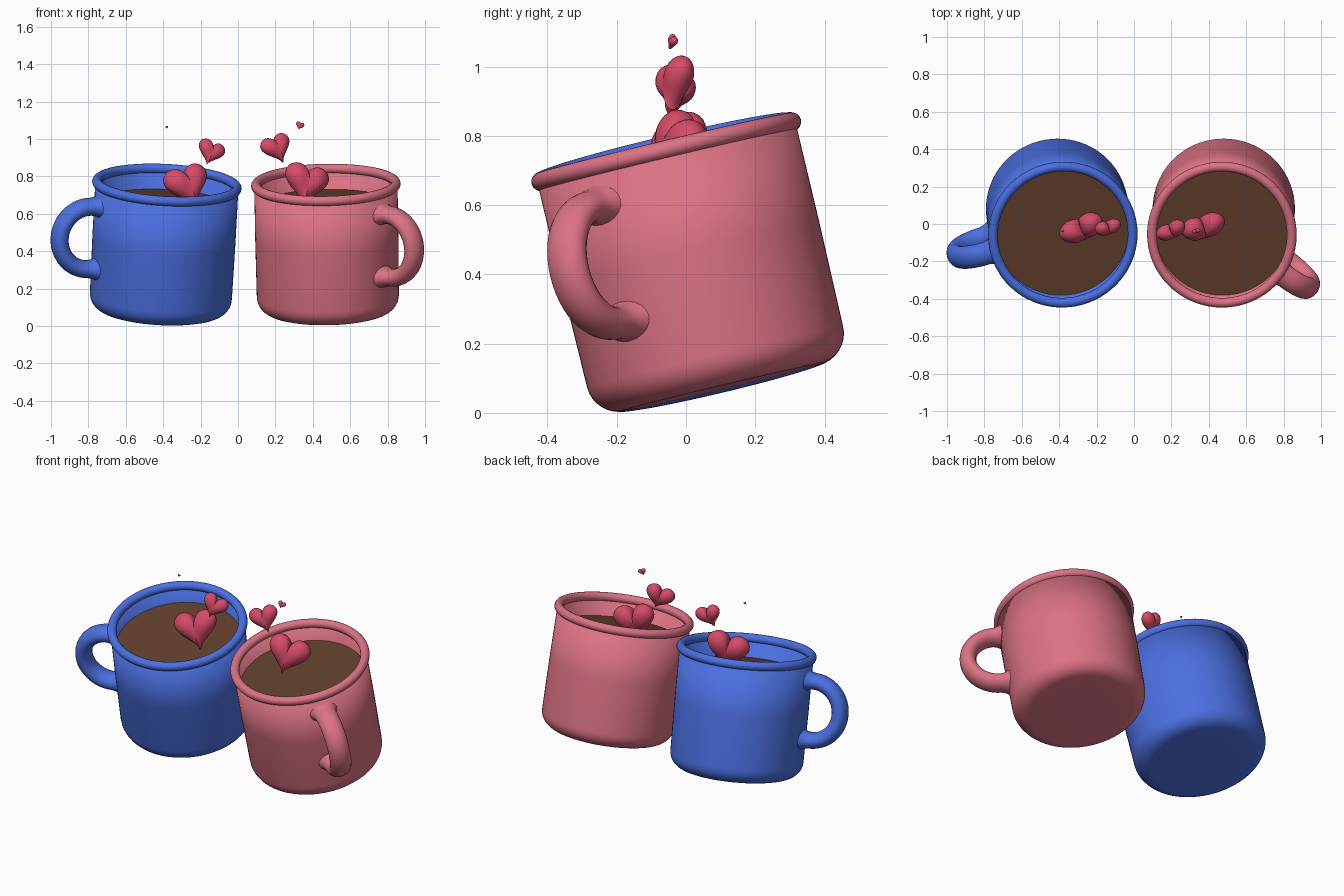
import bpy, bmesh
from math import sin, cos, pi, radians
from mathutils import Matrix, Vector

if "Cube" in bpy.data.objects:
    bpy.data.objects.remove(bpy.data.objects["Cube"])


def material(name, rgb):
    m = bpy.data.materials.new(name)
    m.diffuse_color = (*rgb, 1)
    m.use_nodes = True
    m.node_tree.nodes["Principled BSDF"].inputs["Base Color"].default_value = m.diffuse_color
    return m


BLUE = material("blue_enamel", (0.07, 0.16, 0.75))
PINK = material("pink_enamel", (0.72, 0.17, 0.235))
COFFEE = material("coffee", (0.12, 0.05, 0.025))
RED = material("heart_red", (0.68, 0.07, 0.14))


def finish(bm, name, mat, matrix):
    bmesh.ops.remove_doubles(bm, verts=bm.verts, dist=1e-6)
    bmesh.ops.recalc_face_normals(bm, faces=bm.faces)
    me = bpy.data.meshes.new(name)
    bm.to_mesh(me)
    bm.free()
    ob = bpy.data.objects.new(name, me)
    bpy.context.collection.objects.link(ob)
    me.materials.append(mat)
    me.shade_smooth()
    ob.matrix_world = matrix
    return ob


def skin(bm, rings, closed=False):
    """Quads between consecutive rings of points."""
    vr = [[bm.verts.new(p) for p in r] for r in rings]
    n = len(vr[0])
    pairs = list(zip(vr, vr[1:])) + ([(vr[-1], vr[0])] if closed else [])
    for a, b in pairs:
        for i in range(n):
            j = (i + 1) % n
            bm.faces.new((a[i], a[j], b[j], b[i]))
    return vr


def lathe(name, profile, mat, matrix, n=72, closed=False):
    bm = bmesh.new()
    skin(bm, [[(r * cos(2 * pi * i / n), r * sin(2 * pi * i / n), z)
               for i in range(n)] for r, z in profile], closed)
    bmesh.ops.remove_doubles(bm, verts=bm.verts, dist=1e-6)
    bmesh.ops.dissolve_degenerate(bm, edges=bm.edges, dist=1e-6)
    return finish(bm, name, mat, matrix)


def mug(prefix, mat, base, roll, handle_angle):
    M = (Matrix.Translation(base) @ Matrix.Rotation(radians(13.4), 4, 'X')
         @ Matrix.Rotation(radians(roll), 4, 'Y'))
    # cup body: rounded foot, outer wall, inner wall and floor
    prof = [(0, 0), (0.15, 0), (0.29, 0)]
    prof += [(0.29 + 0.09 * sin(t * pi / 16), 0.09 - 0.09 * cos(t * pi / 16)) for t in range(1, 9)]
    prof += [(0.383, 0.4), (0.383, 0.7), (0.36, 0.7), (0.358, 0.4), (0.355, 0.1), (0.3, 0.03), (0, 0.03)]
    lathe(prefix + "_cup", prof, mat, M)
    # rolled rim
    lathe(prefix + "_rim", [(0.374 + 0.026 * cos(2 * pi * i / 16), 0.7 + 0.026 * sin(2 * pi * i / 16))
                            for i in range(16)], mat, M, closed=True)
    # drink surface
    lathe(prefix + "_drink", [(0, 0.59), (0.359, 0.59)], COFFEE, M)
    # oval handle with flared roots
    path = [(0.36, pi / 2, 1.4), (0.38, pi / 2, 1.25), (0.395, pi / 2, 1.1)]
    path += [(0.42, pi / 2 - pi * i / 24, 1.0) for i in range(25)]
    path += [(r, -pi / 2, s) for r, _, s in reversed(path[:3])]
    rings = []
    for r0, t, s in path:
        c = Vector((r0 + 0.165 * cos(t), 0, 0.417 + 0.172 * sin(t)))
        out = Vector((cos(t), 0, sin(t)))
        rings.append([c + out * 0.047 * s * cos(a) + Vector((0, 0.063 * s * sin(a), 0))
                      for a in (2 * pi * k / 20 for k in range(20))])
    bm = bmesh.new()
    skin(bm, rings)
    finish(bm, prefix + "_handle", mat, M @ Matrix.Rotation(radians(handle_angle), 4, 'Z'))


def heart(name, loc, width, roll, yaw=20, lean=-14):
    """Puffy heart: heart outline shrunk towards front and back."""
    bm = bmesh.new()
    n, m, rings = 48, 14, []
    for k in range(m + 1):
        p = -pi / 2 + pi * k / m
        ring = []
        for i in range(n):
            t = 2 * pi * i / n
            x = 16 * sin(t) ** 3 * cos(p)
            z = (13 * cos(t) - 5 * cos(2 * t) - 2 * cos(3 * t) - cos(4 * t)) * cos(p)
            y = 8 * sin(p) * (0.85 + 0.3 * min(abs(x) / 8, 1))
            ring.append((x / 32, y / 32, (z + 2.5) / 32))
        rings.append(ring)
    skin(bm, rings)
    bmesh.ops.remove_doubles(bm, verts=bm.verts, dist=1e-5)
    finish(bm, name, RED, Matrix.Translation(loc) @ Matrix.Rotation(radians(yaw), 4, 'Z')
           @ Matrix.Rotation(radians(lean), 4, 'X') @ Matrix.Rotation(radians(roll), 4, 'Y')
           @ Matrix.Scale(width, 4))


mug("blue_mug", BLUE, (-0.417, 0.105, 0.074), 3, 197)
mug("pink_mug", PINK, (0.482, 0.105, 0.074), -1, -37)

# hearts floating up from each mug (positive roll is clockwise from the front)
heart("blue_heart_large", (-0.267, -0.025, 0.745), 0.25, -15)
heart("blue_heart_medium", (-0.147, -0.025, 0.925), 0.15, 22)
heart("blue_heart_tiny", (-0.382, -0.04, 1.063), 0.016, 15)
heart("pink_heart_large", (0.362, -0.025, 0.755), 0.245, 14)
heart("pink_heart_medium", (0.21, -0.035, 0.945), 0.17, -20)
heart("pink_heart_small", (0.33, -0.04, 1.07), 0.047, 20)
